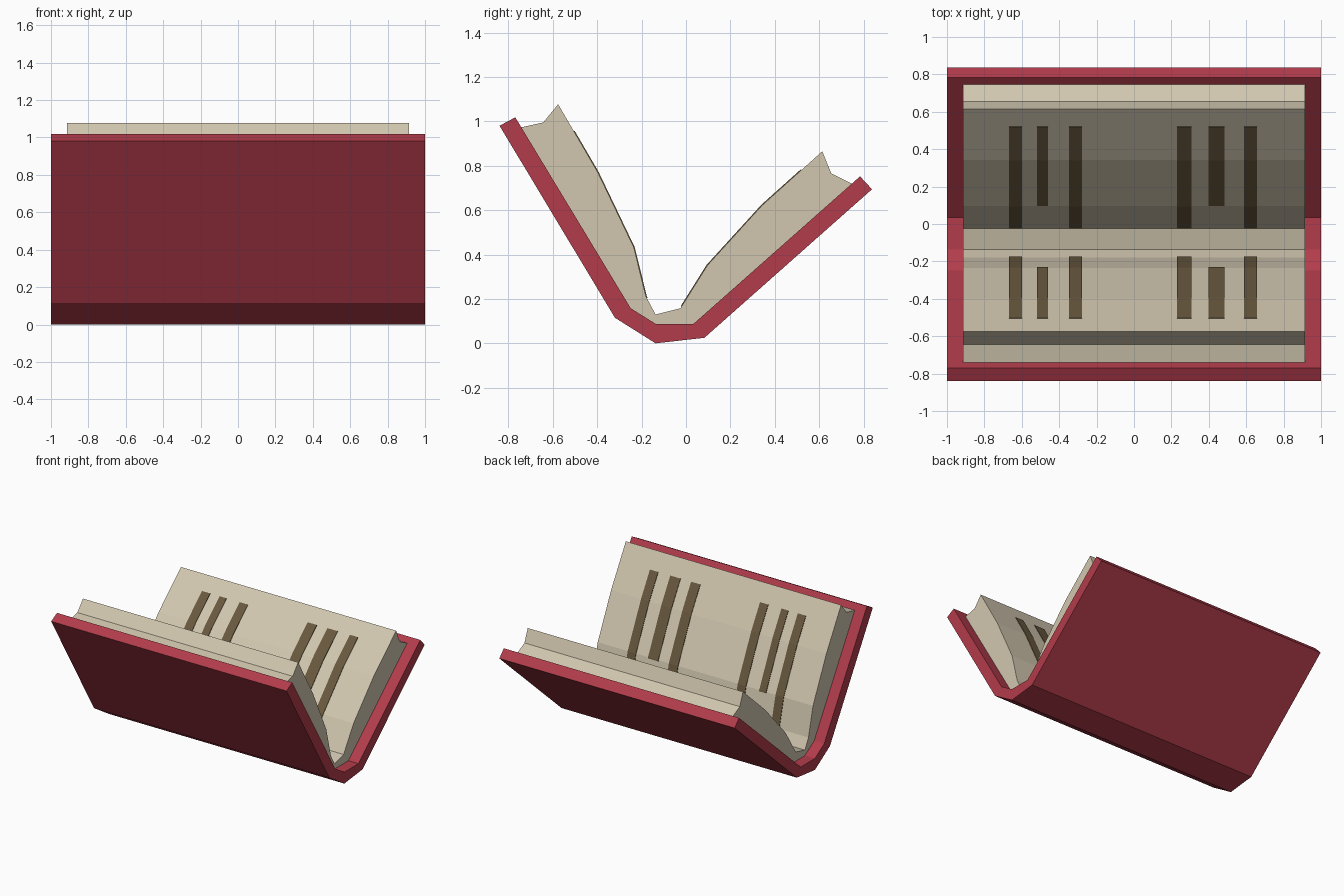
import bpy
from mathutils import Vector

if "Cube" in bpy.data.objects:
    bpy.data.objects.remove(bpy.data.objects["Cube"])


def material(name, rgb):
    m = bpy.data.materials.new(name)
    m.diffuse_color = (*rgb, 1)
    m.use_nodes = True
    m.node_tree.nodes["Principled BSDF"].inputs["Base Color"].default_value = m.diffuse_color
    return m


RED = material("cover_red", (0.45, 0.045, 0.072))
CREAM = material("page_cream", (0.64, 0.57, 0.43))
BROWN = material("ink_brown", (0.14, 0.098, 0.048))


def prism(name, profile, x0, x1, mat):
    """Extrude a closed clockwise (y, z) profile along x."""
    n = len(profile)
    verts = [(x, y, z) for x in (x0, x1) for y, z in profile]
    faces = [list(range(n)), list(range(2 * n - 1, n - 1, -1))]
    faces += [[i, i + n, (i + 1) % n + n, (i + 1) % n] for i in range(n)]
    mesh = bpy.data.meshes.new(name)
    mesh.from_pydata(verts, [], faces)
    mesh.materials.append(mat)
    ob = bpy.data.objects.new(name, mesh)
    bpy.context.collection.objects.link(ob)
    return ob


# Bent cover with a faceted spine
inner = [(-0.769, 1.018), (-0.249, 0.158), (-0.137, 0.088),
         (0.034, 0.088), (0.784, 0.752)]
outer = [(0.838, 0.694), (0.083, 0.025), (-0.137, 0.0),
         (-0.32, 0.115), (-0.84, 0.98)]
prism("cover", inner + outer, -1, 1, RED)

# Page block, open surface running from front tip to rear tip
surface = [(-0.576, 1.077), (-0.397, 0.77), (-0.235, 0.432), (-0.18, 0.21),
           (-0.137, 0.13), (-0.025, 0.158), (0.096, 0.351), (0.343, 0.622),
           (0.614, 0.865)]
pages = [(-0.742, 0.973), (-0.643, 0.995)] + surface + \
        [(0.654, 0.766), (0.747, 0.719)] + inner[3:0:-1]
prism("pages", pages, -0.915, 0.915, CREAM)


def height(y):
    for (ya, za), (yb, zb) in zip(surface, surface[1:]):
        if ya <= y <= yb:
            return za + (zb - za) * (y - ya) / (yb - ya)


def text_line(name, y0, y1, x0, x1, t=0.004):
    """Thin strip that follows the page surface between y0 and y1."""
    ys = [y0] + [p[0] for p in surface if y0 < p[0] < y1] + [y1]
    pts = [Vector((y, height(y))) for y in ys]
    top, low = [], []
    for i, p in enumerate(pts):
        d = (pts[min(i + 1, len(pts) - 1)] - pts[max(i - 1, 0)]).normalized()
        n = Vector((-d.y, d.x)) * t
        top.append(tuple(p + n))
        low.append(tuple(p - n))
    prism(name, top + low[::-1], x0, x1, BROWN)


# Writing strips on both pages, the middle one of each group is shorter
columns = [(-0.668, -0.599, 0), (-0.519, -0.46, 1), (-0.348, -0.278, 0),
           (0.23, 0.308, 0), (0.398, 0.485, 1), (0.588, 0.658, 0)]
for i, (xa, xb, short) in enumerate(columns):
    text_line(f"rear_page_line_{i}", 0.10 if short else -0.02, 0.52, xa, xb)
    text_line(f"front_page_line_{i}", -0.505, -0.233 if short else -0.176, xa, xb)
